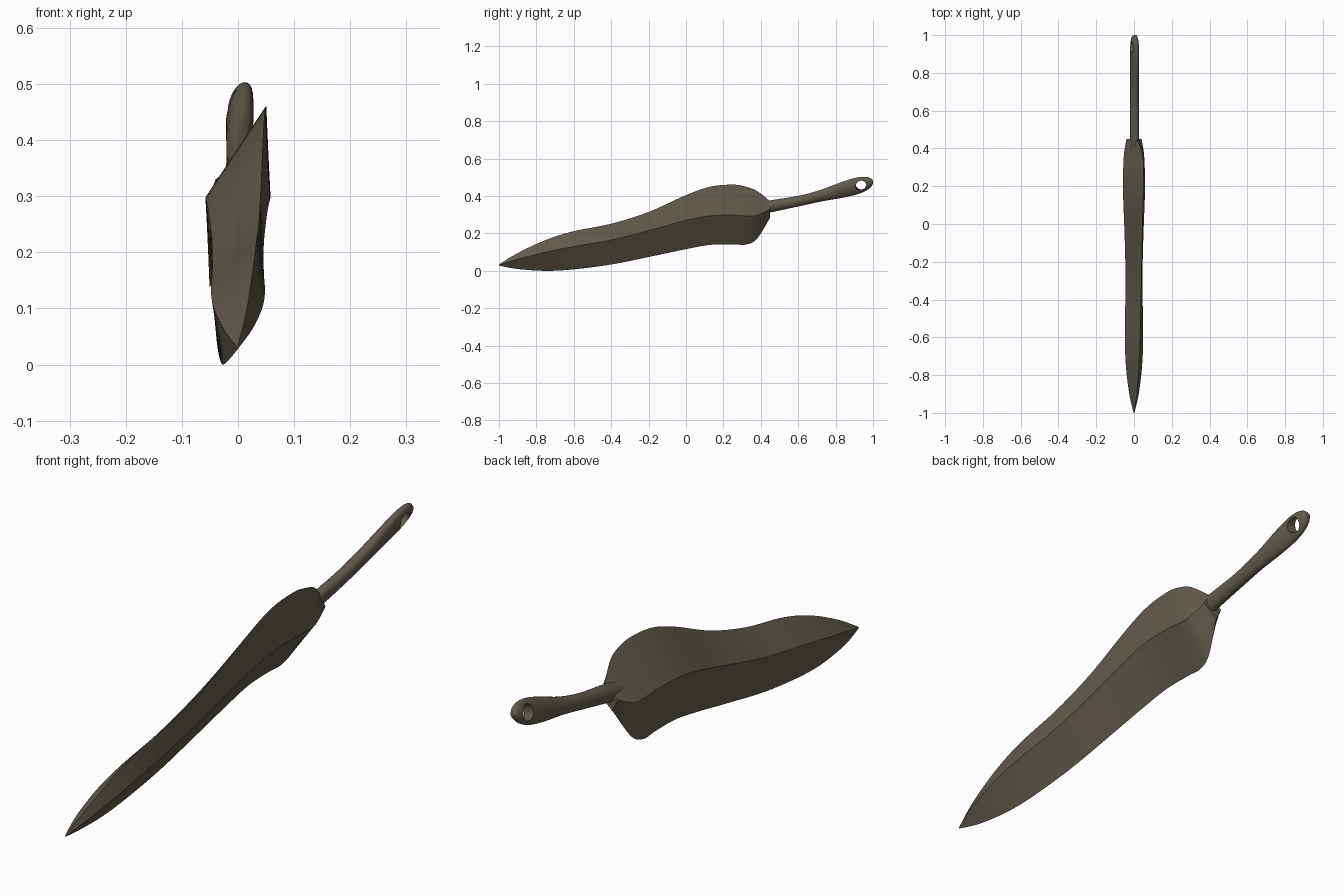
import bpy, bmesh, math
from mathutils import Matrix, Vector

if "Cube" in bpy.data.objects:
    bpy.data.objects.remove(bpy.data.objects["Cube"])

TILT = math.radians(17)          # the whole tool leans about its length

bronze = bpy.data.materials.new("dark_bronze")
bronze.diffuse_color = (0.125, 0.107, 0.077, 1)
bronze.use_nodes = True
bronze.node_tree.nodes["Principled BSDF"].inputs["Base Color"].default_value = bronze.diffuse_color


def catmull(rows, steps):
    """Smoothly interpolate rows of numbers."""
    out = []
    n = len(rows)
    for i in range(n - 1):
        p0, p1, p2, p3 = (rows[max(i - 1, 0)], rows[i], rows[i + 1], rows[min(i + 2, n - 1)])
        for s in range(steps):
            t = s / steps
            out.append([0.5 * (2 * b + (c - a) * t + (2 * a - 5 * b + 4 * c - d) * t * t
                               + (3 * b - a - 3 * c + d) * t ** 3)
                        for a, b, c, d in zip(p0, p1, p2, p3)])
    out.append(list(rows[-1]))
    return out


def loft(name, rings, angle):
    """Skin a list of equal-length point rings and cap both ends."""
    bm = bmesh.new()
    loops = [[bm.verts.new(p) for p in r] for r in rings]
    n = len(rings[0])
    for a, b in zip(loops, loops[1:]):
        for i in range(n):
            j = (i + 1) % n
            bm.faces.new((a[i], a[j], b[j], b[i]))
    bm.faces.new(loops[0])
    bm.faces.new(loops[-1][::-1])
    bmesh.ops.recalc_face_normals(bm, faces=bm.faces)
    me = bpy.data.meshes.new(name)
    bm.to_mesh(me)
    bm.free()
    me.materials.append(bronze)
    ob = bpy.data.objects.new(name, me)
    bpy.context.collection.objects.link(ob)
    return ob


def smooth(ob, angle):
    bpy.ops.object.select_all(action='DESELECT')
    ob.select_set(True)
    bpy.context.view_layer.objects.active = ob
    bpy.ops.object.shade_smooth_by_angle(angle=math.radians(angle))


# Blade: y, top z, ridge z, bottom z, edge x offset, ridge half width
blade_rows = [
    (-1.00, 0.034, 0.031, 0.028, 0.000, 0.002),
    (-0.90, 0.095, 0.062, 0.010, 0.015, 0.025),
    (-0.75, 0.165, 0.100, 0.000, 0.026, 0.043),
    (-0.60, 0.212, 0.130, 0.008, 0.032, 0.048),
    (-0.40, 0.252, 0.165, 0.034, 0.037, 0.046),
    (-0.20, 0.315, 0.215, 0.074, 0.041, 0.046),
    (0.00, 0.405, 0.270, 0.116, 0.045, 0.052),
    (0.13, 0.450, 0.294, 0.139, 0.048, 0.057),
    (0.25, 0.461, 0.298, 0.142, 0.050, 0.058),
    (0.32, 0.450, 0.294, 0.140, 0.050, 0.056),
    (0.38, 0.427, 0.297, 0.172, 0.042, 0.052),
    (0.45, 0.372, 0.330, 0.285, 0.016, 0.040),
]
rings = []
for y, top, mid, low, ex, hw in catmull(blade_rows, 5):
    rings.append([(ex, y, top), (hw, y, mid), (-ex, y, low), (-hw, y, mid)])
blade = loft("blade", rings, 20)
smooth(blade, 20)

# Handle: y, top z, bottom z, half thickness
handle_rows = [
    (0.38, 0.360, 0.300, 0.024),
    (0.45, 0.376, 0.313, 0.024),
    (0.60, 0.400, 0.345, 0.023),
    (0.72, 0.432, 0.371, 0.023),
    (0.82, 0.470, 0.388, 0.022),
    (0.90, 0.496, 0.405, 0.021),
    (0.95, 0.503, 0.422, 0.020),
    (0.98, 0.498, 0.440, 0.017),
    (0.994, 0.489, 0.456, 0.013),
    (1.00, 0.478, 0.468, 0.009),
]
rings = []
for y, top, low, b in catmull(handle_rows, 4):
    a, cz = (top - low) / 2 / math.cos(TILT), (top + low) / 2
    ring = []
    for k in range(24):
        t = 2 * math.pi * k / 24
        u, v = b * math.cos(t), a * math.sin(t)
        ring.append((0.003 + u * math.cos(TILT) + v * math.sin(TILT), y,
                     cz - u * math.sin(TILT) + v * math.cos(TILT)))
    rings.append(ring)
handle = loft("handle", rings, 35)

# Hanging hole through the handle end
bm = bmesh.new()
bmesh.ops.create_cone(bm, cap_ends=True, segments=24, radius1=0.029, radius2=0.029, depth=0.2)
bm.transform(Matrix.Translation(Vector((0.003, 0.936, 0.459)))
             @ Matrix.Rotation(math.pi / 2 + TILT, 4, 'Y'))
me = bpy.data.meshes.new("hole_cutter")
bm.to_mesh(me)
bm.free()
cutter = bpy.data.objects.new("hole_cutter", me)
bpy.context.collection.objects.link(cutter)
cutter.hide_render = True
mod = handle.modifiers.new("hole", 'BOOLEAN')
mod.operation = 'DIFFERENCE'
mod.solver = 'EXACT'
mod.object = cutter
bpy.context.view_layer.objects.active = handle
bpy.ops.object.modifier_apply(modifier="hole")
bpy.data.objects.remove(cutter)
smooth(handle, 35)
